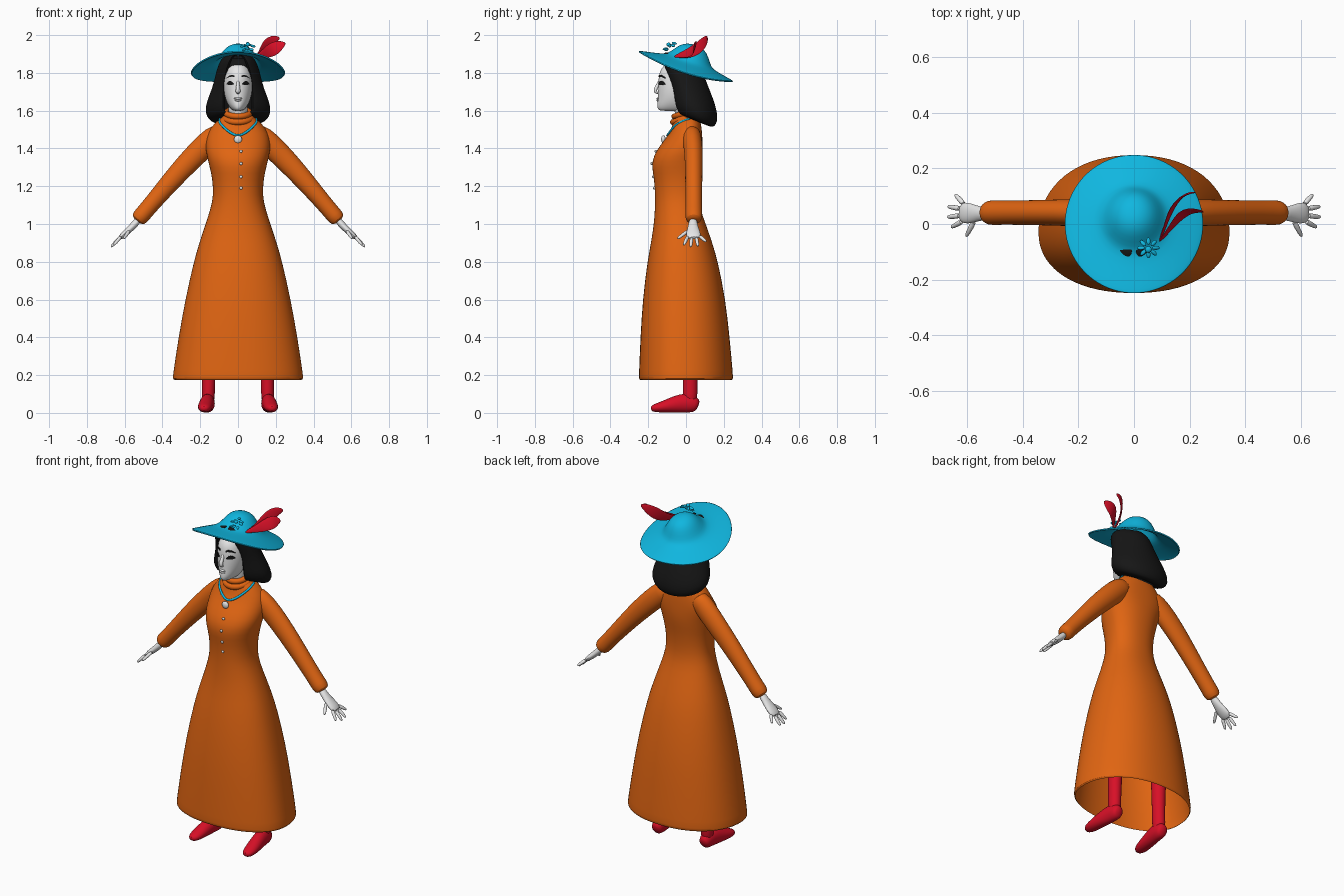
import bpy, bmesh, math
from mathutils import Vector as V

if "Cube" in bpy.data.objects:
    bpy.data.objects.remove(bpy.data.objects["Cube"])


def material(name, rgb):
    m = bpy.data.materials.new(name)
    m.diffuse_color = (*rgb, 1)
    m.use_nodes = True
    m.node_tree.nodes["Principled BSDF"].inputs["Base Color"].default_value = m.diffuse_color
    return m


ORANGE = material("orange cloth", (0.75, 0.13, 0.006))
TEAL = material("teal felt", (0.005, 0.47, 0.74))
RED = material("red", (0.68, 0.005, 0.02))
BLACK = material("black", (0.008, 0.008, 0.008))
WHITE = material("white skin", (0.8, 0.8, 0.8))


def finish(ob, name, mat, subsurf=0, angle=60):
    ob.name = name
    ob.data.materials.append(mat)
    if subsurf:
        ob.modifiers.new("smooth", 'SUBSURF').levels = subsurf
        ob.modifiers["smooth"].render_levels = subsurf
    bpy.ops.object.select_all(action='DESELECT')
    ob.select_set(True)
    bpy.context.view_layer.objects.active = ob
    bpy.ops.object.shade_smooth_by_angle(angle=math.radians(angle))
    return ob


def loft(name, rings, mat, cap0=True, cap1=True, subsurf=1):
    """Skin a list of closed rings that have equal point counts."""
    bm = bmesh.new()
    vs = [[bm.verts.new(p) for p in r] for r in rings]
    n = len(vs[0])
    for a, b in zip(vs, vs[1:]):
        for i in range(n):
            j = (i + 1) % n
            bm.faces.new((a[i], a[j], b[j], b[i]))
    if cap0:
        bm.faces.new(vs[0][::-1])
    if cap1:
        bm.faces.new(vs[-1])
    bmesh.ops.recalc_face_normals(bm, faces=bm.faces)
    me = bpy.data.meshes.new(name)
    bm.to_mesh(me)
    bm.free()
    ob = bpy.data.objects.new(name, me)
    bpy.context.collection.objects.link(ob)
    return finish(ob, name, mat, subsurf)


def tube(name, pts, radii, mat, ref=(0, 1, 0), sides=12, subsurf=1):
    """Elliptical tube along points; the first radius lies along ref."""
    pts = [V(p) for p in pts]
    rings = []
    for i, p in enumerate(pts):
        t = (pts[min(i + 1, len(pts) - 1)] - pts[max(i - 1, 0)]).normalized()
        a = V(ref)
        a = (a - t * a.dot(t)).normalized()
        b = t.cross(a)
        ra, rb = radii[i] if isinstance(radii[i], tuple) else (radii[i], radii[i])
        rings.append([p + a * ra * math.cos(k * math.tau / sides) + b * rb * math.sin(k * math.tau / sides)
                      for k in range(sides)])
    return loft(name, rings, mat, subsurf=subsurf)


def body_ring(row, e, n=36):
    """Horizontal ring from (z, half width, front y, back y, centre y)."""
    z, hw, yf, yb, cy = row
    out = []
    for k in range(n):
        a = k * math.tau / n
        s, c = math.sin(a), math.cos(a)
        s = math.copysign(abs(s) ** (2 / e), s)
        c = math.copysign(abs(c) ** (2 / e), c)
        out.append((hw * s, cy - c * ((cy - yf) if c > 0 else (yb - cy)), z))
    return out


def front_y(rows, x, z, e):
    """Front surface y at x, z."""
    for a, b in zip(rows, rows[1:]):
        if min(a[0], b[0]) <= z <= max(a[0], b[0]):
            f = (z - a[0]) / (b[0] - a[0])
            _, hw, yf, _, cy = [p + (q - p) * f for p, q in zip(a, b)]
            return cy - (cy - yf) * max(0, 1 - abs(x / hw) ** e) ** (1 / e)
    return 0


def ball(name, loc, scale, mat, rot=(0, 0, 0)):
    bpy.ops.mesh.primitive_uv_sphere_add(segments=16, ring_count=10, location=loc, rotation=rot)
    bpy.context.object.scale = scale
    return finish(bpy.context.object, name, mat)


# Dress: bodice and long open skirt
DRESS = [(z, hw, yf, yb, 0.02 if z > 1.4 else -0.03) for z, hw, yf, yb in [
    (1.59, .06, -.055, .065), (1.555, .097, -.065, .072), (1.53, .128, -.07, .08), (1.48, .165, -.085, .086),
    (1.42, .175, -.135, .088), (1.36, .165, -.174, .088), (1.30, .15, -.182, .08), (1.24, .136, -.169, .07),
    (1.15, .13, -.163, .065), (1.08, .146, -.165, .075), (1.0, .172, -.17, .105), (.9, .206, -.186, .14),
    (.8, .235, -.205, .17), (.6, .28, -.23, .21), (.4, .316, -.242, .232), (.2, .346, -.25, .25),
    (.18, .347, -.25, .25), (.175, .338, -.243, .243)]]
loft("dress", [body_ring(r, 2.2) for r in DRESS], ORANGE, cap1=False)

# Rolled collar
for z, r in ((1.56, .07), (1.588, .062)):
    bpy.ops.mesh.primitive_torus_add(major_radius=r, minor_radius=.016, major_segments=32, minor_segments=10,
                                     location=(0, -.002, z), rotation=(.3, 0, 0))
    finish(bpy.context.object, "collar_roll", ORANGE)

# Neck and head
tube("neck", [(0, .005, 1.52), (0, -.01, 1.6), (0, -.03, 1.7)], [.053, .05, .05], WHITE, sides=20)
HEAD = [(z, hw, yf, yb, -.05) for z, hw, yf, yb in [
    (1.598, .022, -.135, -.03), (1.607, .036, -.15, -.01), (1.63, .053, -.154, 0), (1.66, .066, -.148, .02),
    (1.70, .075, -.148, .03), (1.75, .078, -.146, .04), (1.80, .073, -.144, .04), (1.84, .055, -.12, .03),
    (1.86, .02, -.08, 0)]]
loft("head", [body_ring(r, 2) for r in HEAD], WHITE)
tube("nose", [(0, -.135, 1.765), (0, -.15, 1.735), (0, -.164, 1.71), (0, -.162, 1.697), (0, -.142, 1.69)],
     [(.007, .008), (.009, .009), (.013, .011), (.014, .009), (.006, .004)], WHITE, ref=(1, 0, 0))
for z, w in ((1.665, .021), (1.655, .018)):
    ball("lip", (0, front_y(HEAD, 0, z, 2) - .001, z), (w, .007, .006), WHITE)


def face_patch(name, pts, half, sx):
    """Thin painted strip that hugs the face."""
    rings = []
    for off in (-.004, .003):
        top = [(x, z + h) for (x, z), h in zip(pts, half)]
        low = [(x, z - h) for (x, z), h in zip(pts, half)][::-1]
        rings.append([(sx * x, front_y(HEAD, x, z, 2) + off, z) for x, z in top + low])
    loft(name, rings, BLACK, subsurf=0)


for s in (1, -1):
    face_patch("eye", [(.022, 1.741), (.032, 1.745), (.042, 1.747), (.052, 1.745), (.06, 1.742)],
               [.002, .009, .011, .008, .002], s)
    face_patch("eyebrow", [(.018, 1.781), (.03, 1.785), (.045, 1.782), (.06, 1.772)], [.004, .005, .004, .002], s)

# Hair: C-shaped shell, open over the face and longer at the back
hair = []
for z0, hw, yf, yb, gap in [
        (1.565, .125, -.045, .135, .075), (1.575, .155, -.06, .15, .077), (1.61, .177, -.075, .168, .078),
        (1.66, .168, -.08, .166, .077), (1.72, .138, -.10, .145, .075), (1.78, .12, -.132, .115, .062),
        (1.83, .106, -.148, .095, .035), (1.865, .085, -.12, .075, .004), (1.88, .05, -.07, .05, .002)]:
    cy, ry, phi, n = (yf + yb) / 2, (yb - yf) / 2, math.asin(gap / hw), 28
    arc = [phi + (math.tau - 2 * phi) * k / n for k in range(n + 1)]
    pts = [(hw * math.sin(a), cy - ry * math.cos(a)) for a in arc]
    pts += [(hw * .8 * math.sin(a), cy - ry * .8 * math.cos(a)) for a in arc[::-1]]
    hair.append([(x, y, z0 - .4 * y) for x, y in pts])
loft("hair", hair, BLACK)
tube("hair_crown", [(0, -.02, 1.80), (0, -.02, 1.85), (0, -.015, 1.88)], [(.1, .09), (.095, .08), (.05, .045)],
     BLACK, sides=20)

# Hat: tilted, with drooping brim
hat = []
for r, h in [(.25, 0), (.245, .004), (.2, .023), (.14, .045), (.115, .06), (.095, .09), (.07, .125),
             (.04, .143), (.012, .148)]:
    ring = []
    for k in range(40):
        x, y = r * math.cos(k * math.tau / 40), r * math.sin(k * math.tau / 40)
        ring.append((x, y + .32 * h, 1.80 + h - .32 * y + .035 * (y / .245) ** 2))
    hat.append(ring)
ob = loft("hat", hat, TEAL, cap0=False)
mod = ob.modifiers.new("thickness", 'SOLIDIFY')
mod.thickness = .008

# Flower on the hat
c, tilt = V((.052, -.086, 1.938)), (.6, .25, 0)
ball("flower_centre", c + V((0, -.006, .012)), (.012, .012, .01), TEAL)
for k in range(8):
    a = k * math.tau / 8
    ball("flower_petal", c + V((.027 * math.cos(a), .024 * math.sin(a), .015 * math.sin(a) + .004 * (-1) ** k)),
         (.014, .008, .006), TEAL, (tilt[0], tilt[1], a))

# Feathers
tube("feather_back", [(.09, -.065, 1.885), (.108, -.02, 1.89), (.125, .03, 1.905), (.145, .07, 1.935),
                      (.17, .098, 1.965), (.2, .113, 1.982), (.222, .113, 1.985)],
     [(.005, .003), (.014, .004), (.028, .005), (.036, .005), (.032, .004), (.019, .004), (.005, .002)],
     RED, ref=(-.25, -.1, 1))
tube("feather_front", [(.09, -.065, 1.885), (.12, -.03, 1.895), (.15, .01, 1.905), (.18, .04, 1.922),
                       (.21, .05, 1.94), (.235, .047, 1.952), (.252, .044, 1.956)],
     [(.005, .003), (.016, .004), (.03, .005), (.038, .005), (.034, .004), (.02, .004), (.005, .002)],
     RED, ref=(-.25, .3, 1))

# Necklace, pendant and buttons
half = [(.03, 1.476), (.06, 1.497), (.085, 1.522), (.102, 1.541)]
path = [(-x, z) for x, z in half[::-1]] + [(0, 1.466)] + half
pts = [(x, front_y(DRESS, x, z, 2.2) - .005, z) for x, z in path]
pts = [(-.095, .03, 1.562)] + pts + [(.095, .03, 1.562)]
tube("necklace", pts, [.007] * len(pts), TEAL, ref=(0, .6, 1), sides=8)
ball("pendant", (0, front_y(DRESS, 0, 1.448, 2.2) - .008, 1.448), (.021, .012, .021), WHITE)
for z in (1.385, 1.32, 1.25, 1.19):
    ball("button", (.016, front_y(DRESS, .016, z, 2.2) - .003, z), (.008, .006, .008), WHITE)

for s in (1, -1):
    # Sleeve
    tube("sleeve", [(s * x, .03 if x < .15 else .041, z) for x, z in
                    [(.08, 1.49), (.13, 1.458), (.2, 1.392), (.3, 1.289), (.4, 1.174), (.48, 1.08), (.51, 1.045),
                     (.53, 1.022), (.535, 1.016)]],
         [(.045, .05), (.052, .064), (.05, .063), (.047, .057), (.045, .049), (.044, .044), (.046, .046),
          (.042, .042), (.02, .02)], ORANGE, sides=18)
    # Hand
    tube("palm", [(s * x, y, z) for x, y, z in
                  [(.52, .037, 1.03), (.555, .037, .99), (.585, .038, .962), (.61, .04, .94), (.63, .042, .922)]],
         [(.022, .02), (.026, .019), (.037, .018), (.041, .016), (.03, .01)], WHITE)
    for (bx, by, bz), (tx, ty, tz) in [((.618, .01, .936), (.658, -.012, .888)), ((.626, .03, .928), (.672, .025, .878)),
                                       ((.625, .055, .928), (.67, .063, .882)), ((.612, .07, .938), (.645, .107, .906)),
                                       ((.575, .012, .965), (.605, -.045, .922))]:
        a, b = V((s * bx, by, bz)), V((s * tx, ty, tz))
        tube("finger", [a, a.lerp(b, .5), a.lerp(b, .9), b], [.011, .010, .008, .004], WHITE, ref=(s, .3, 1), sides=8)
    # Boot: leg and foot
    tube("boot_leg", [(s * .15, .03, .6), (s * .153, .025, .35), (s * .155, .022, .18), (s * .157, .022, .1),
                      (s * .158, .022, .04)],
         [(.05, .05), (.043, .041), (.038, .035), (.04, .035), (.035, .033)], RED, sides=16)
    tube("boot_foot", [(s * x, y, z) for x, y, z in
                       [(.157, .066, .036), (.157, .05, .044), (.16, 0, .055), (.168, -.06, .045), (.175, -.12, .032),
                        (.179, -.168, .025), (.18, -.187, .022)]],
         [(.022, .024), (.036, .043), (.038, .055), (.039, .045), (.04, .031), (.033, .022), (.014, .012)],
         RED, ref=(1, 0, 0), sides=16)
